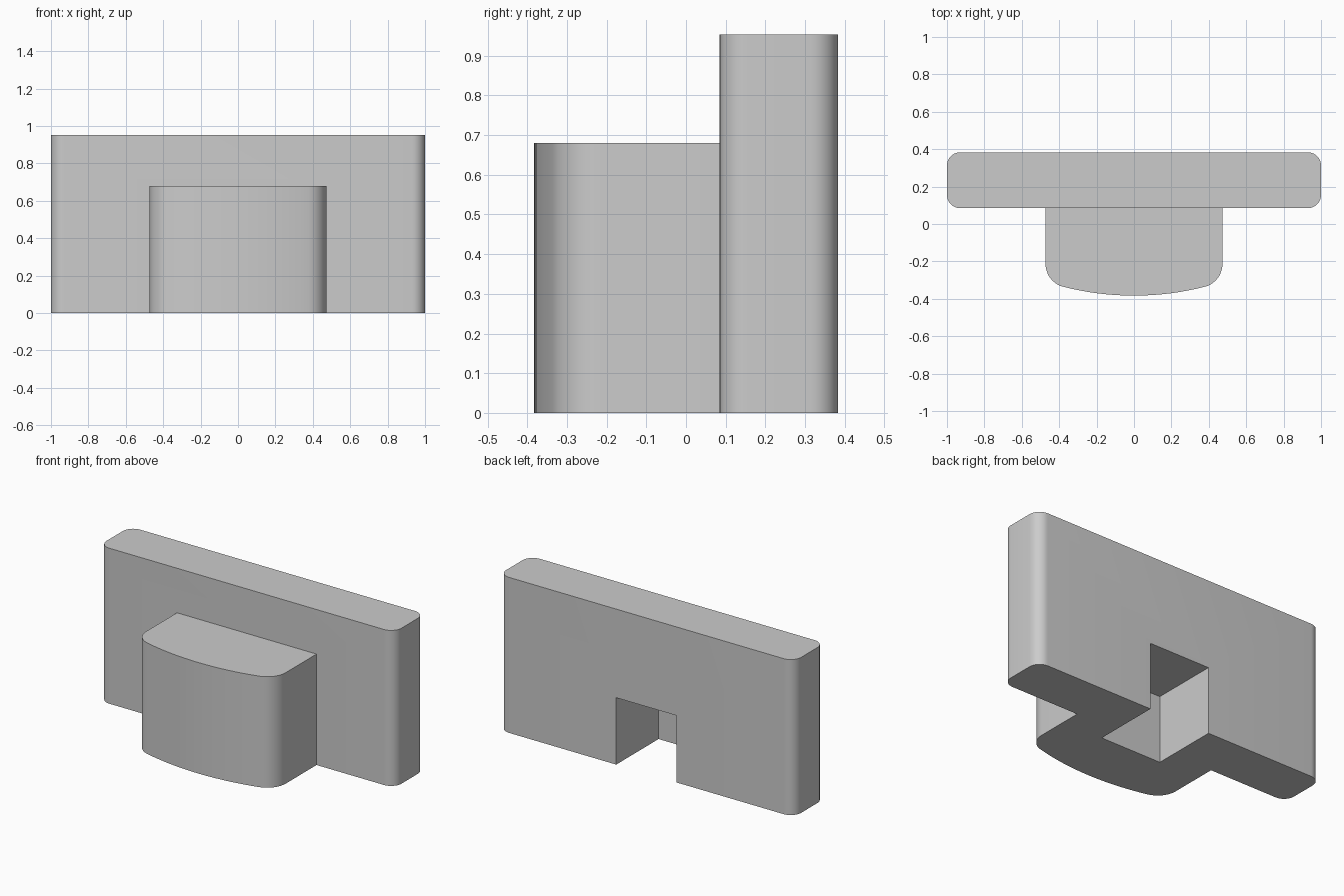
import bpy, bmesh
from math import sin, cos, sqrt, pi, asin

cube = bpy.data.objects.get("Cube")
if cube:
    bpy.data.objects.remove(cube, do_unlink=True)

grey = bpy.data.materials.new("light grey")
grey.use_nodes = True
COLOUR = (0.6, 0.6, 0.6, 1)
grey.diffuse_color = COLOUR
grey.node_tree.nodes["Principled BSDF"].inputs["Base Color"].default_value = COLOUR


def arc(cx, cy, r, a0, a1, steps):
    return [(cx + r * cos(a0 + (a1 - a0) * i / steps),
             cy + r * sin(a0 + (a1 - a0) * i / steps)) for i in range(steps + 1)]


def prism(name, outline, z0, z1):
    """Extrude a counter-clockwise plan outline from z0 to z1."""
    bm = bmesh.new()
    face = bm.faces.new([bm.verts.new((x, y, z0)) for x, y in outline])
    top = bmesh.ops.extrude_face_region(bm, geom=[face])["geom"]
    verts = [v for v in top if isinstance(v, bmesh.types.BMVert)]
    bmesh.ops.translate(bm, verts=verts, vec=(0, 0, z1 - z0))
    bmesh.ops.recalc_face_normals(bm, faces=bm.faces)
    mesh = bpy.data.meshes.new(name)
    bm.to_mesh(mesh)
    bm.free()
    mesh.materials.append(grey)
    ob = bpy.data.objects.new(name, mesh)
    bpy.context.collection.objects.link(ob)
    return ob


def combine(target, tool, operation):
    """Apply a boolean and discard the tool object."""
    mod = target.modifiers.new(operation.title(), "BOOLEAN")
    mod.operation, mod.object, mod.solver = operation, tool, "EXACT"
    bpy.context.view_layer.objects.active = target
    bpy.ops.object.modifier_apply(modifier=mod.name)
    bpy.data.objects.remove(tool, do_unlink=True)


# Tall back plate with rounded vertical corners
FRONT, BACK, R = 0.085, 0.383, 0.07
corners = [(1 - R, BACK - R), (R - 1, BACK - R), (R - 1, FRONT + R), (1 - R, FRONT + R)]
outline = []
for i, (x, y) in enumerate(corners):
    outline += arc(x, y, R, i * pi / 2, (i + 1) * pi / 2, 10)
body = prism("back_plate_with_front_block", outline, 0, 0.953)

# Lower front block: bowed front blended into straight sides
HALF, BOW, FILLET = 0.473, 1.53, 0.126
bow_y = BOW - 0.383
fx = HALF - FILLET
fy = bow_y - sqrt((BOW - FILLET) ** 2 - fx ** 2)
spread = asin(fx / (BOW - FILLET))
left, right = -pi / 2 - spread, -pi / 2 + spread
outline = [(HALF, 0.2), (-HALF, 0.2)]
outline += arc(-fx, fy, FILLET, -pi, left, 10)
outline += arc(0, bow_y, BOW, left, right, 16)[1:-1]
outline += arc(fx, fy, FILLET, right, 0, 10)
combine(body, prism("front_block", outline, 0, 0.68), "UNION")

# Square notch open at the back and underside
N = 0.205
notch = [(N, 0.6), (-N, 0.6), (-N, -0.027), (N, -0.027)]
combine(body, prism("notch_cutter", notch, -0.2, 0.41), "DIFFERENCE")

bpy.ops.object.select_all(action="DESELECT")
body.select_set(True)
bpy.context.view_layer.objects.active = body
bpy.ops.object.shade_smooth_by_angle(angle=pi / 6)
